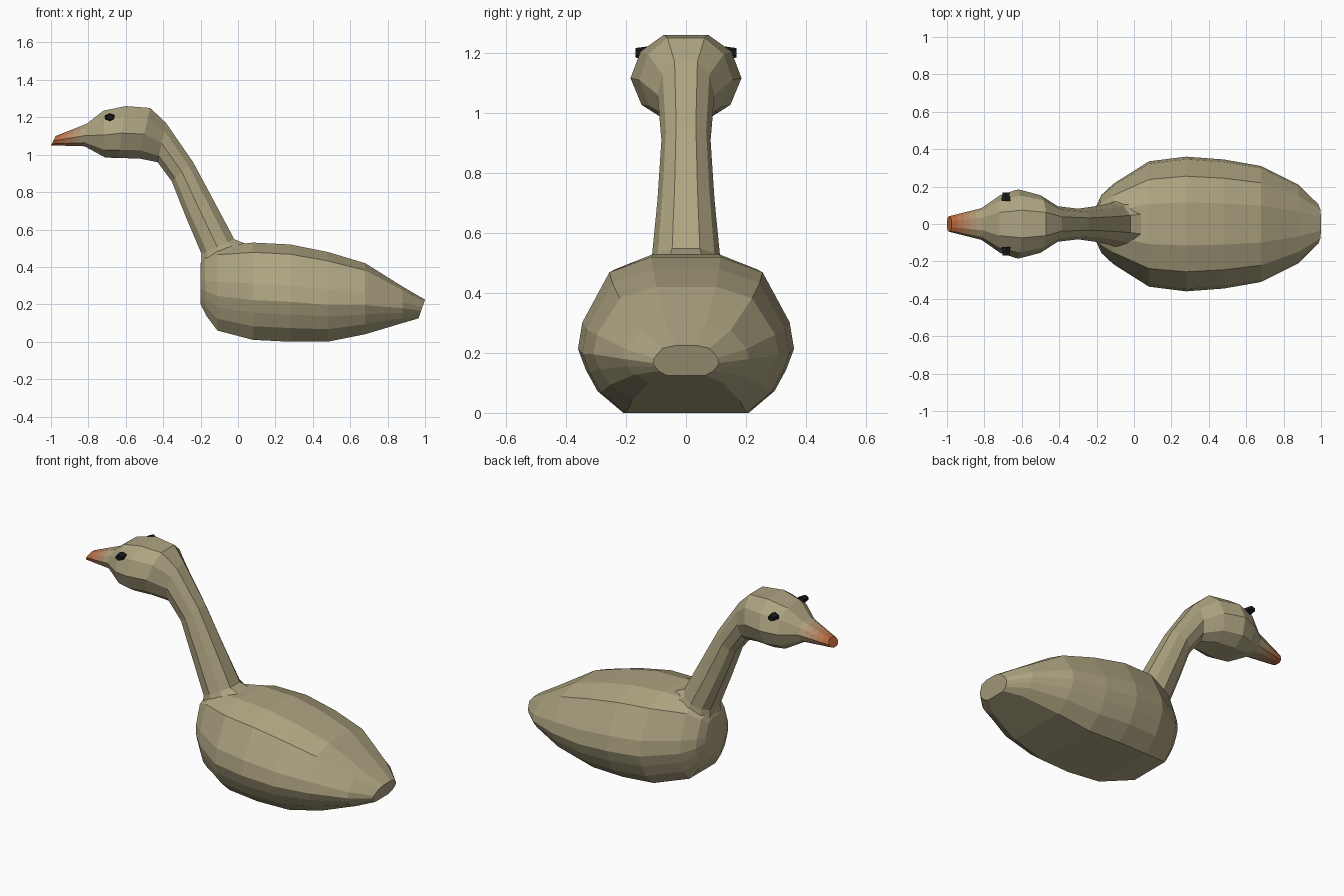
import bpy, bmesh
from mathutils import Vector

if "Cube" in bpy.data.objects:
    bpy.data.objects.remove(bpy.data.objects["Cube"])


def material(name, color):
    m = bpy.data.materials.new(name)
    m.diffuse_color = (*color, 1)
    m.use_nodes = True
    m.node_tree.nodes["Principled BSDF"].inputs["Base Color"].default_value = m.diffuse_color
    return m


TAN, ORANGE = (0.42, 0.37, 0.22), (0.50, 0.11, 0.03)
tan = material("plumage", TAN)
black = material("eye_black", (0.01, 0.01, 0.01))


def mix(a, b, t):
    return tuple(p + (q - p) * t for p, q in zip(a, b))


def loft(name, stations, profile, mats):
    """Stations are (low x, low z, high x, high z, half width);
    profile is the right half of the section as (width share, height share)."""
    section = profile + [(-u, v) for u, v in reversed(profile)]
    bm = bmesh.new()
    rings = []
    for x0, z0, x1, z1, w in stations:
        rings.append([bm.verts.new((x0 + (x1 - x0) * v, u * w, z0 + (z1 - z0) * v))
                      for u, v in section])
    n = len(section)
    for k, (a, b) in enumerate(zip(rings, rings[1:])):
        for i in range(n):
            j = (i + 1) % n
            f = bm.faces.new((a[i], a[j], b[j], b[i]))
            f.material_index = min(k, len(mats) - 1)
    bm.faces.new(rings[0])
    bm.faces.new(rings[-1]).material_index = len(mats) - 1
    bmesh.ops.recalc_face_normals(bm, faces=bm.faces)
    me = bpy.data.meshes.new(name)
    bm.to_mesh(me)
    bm.free()
    for m in mats:
        me.materials.append(m)
    ob = bpy.data.objects.new(name, me)
    bpy.context.collection.objects.link(ob)
    return ob


# Body: breast to tail, flat underneath
body_profile = [(0.58, 0), (0.82, 0.14), (0.93, 0.28), (1, 0.41),
                (0.96, 0.58), (0.71, 0.90), (0.32, 1)]
loft("body", [
    (-0.20, 0.20, -0.20, 0.42, 0.10),
    (-0.17, 0.14, -0.18, 0.46, 0.155),
    (-0.11, 0.06, -0.11, 0.51, 0.215),
    (0.08, 0.01, 0.08, 0.53, 0.335),
    (0.28, 0.00, 0.28, 0.52, 0.36),
    (0.48, 0.00, 0.48, 0.48, 0.345),
    (0.68, 0.04, 0.68, 0.42, 0.31),
    (0.88, 0.10, 0.88, 0.295, 0.21),
    (0.965, 0.125, 1.00, 0.225, 0.11),
], body_profile, [tan])

# Neck and head: one tube from throat side (low) to back side (high)
tube_profile = [(0.42, 0), (0.80, 0.16), (1, 0.48), (0.82, 0.80), (0.40, 1)]
loft("neck_and_head", [
    (-0.20, 0.27, 0.10, 0.50, 0.15),
    (-0.195, 0.47, -0.02, 0.548, 0.115),
    (-0.28, 0.67, -0.13, 0.755, 0.095),
    (-0.355, 0.86, -0.24, 0.96, 0.082),
    (-0.43, 0.96, -0.385, 1.17, 0.095),
    (-0.53, 0.98, -0.47, 1.25, 0.155),
    (-0.64, 0.982, -0.60, 1.26, 0.185),
    (-0.71, 0.985, -0.72, 1.235, 0.155),
    (-0.82, 1.045, -0.81, 1.165, 0.085),
], tube_profile, [tan])

# Beak: tapers and fades from plumage colour to orange
base, tip = (-0.82, 1.045, -0.81, 1.165, 0.085), (-1.00, 1.05, -0.975, 1.10, 0.042)
steps = 5
loft("beak", [mix(base, tip, k / steps) for k in range(steps + 1)], tube_profile,
     [material(f"beak_{k}", mix(TAN, ORANGE, (k + 0.5) / steps)) for k in range(steps)])

# Eyes: small protruding faceted pegs
for side, label in ((-1, "right"), (1, "left")):
    bm = bmesh.new()
    bmesh.ops.create_cone(bm, cap_ends=True, segments=6, radius1=0.022,
                          radius2=0.016, depth=0.045)
    for v in bm.verts:
        x, y, z = v.co
        v.co = Vector((-0.685 + x * 1.3, side * (0.145 + z), 1.20 + y))
    bmesh.ops.recalc_face_normals(bm, faces=bm.faces)
    me = bpy.data.meshes.new("eye_" + label)
    bm.to_mesh(me)
    bm.free()
    me.materials.append(black)
    bpy.context.collection.objects.link(bpy.data.objects.new("eye_" + label, me))
